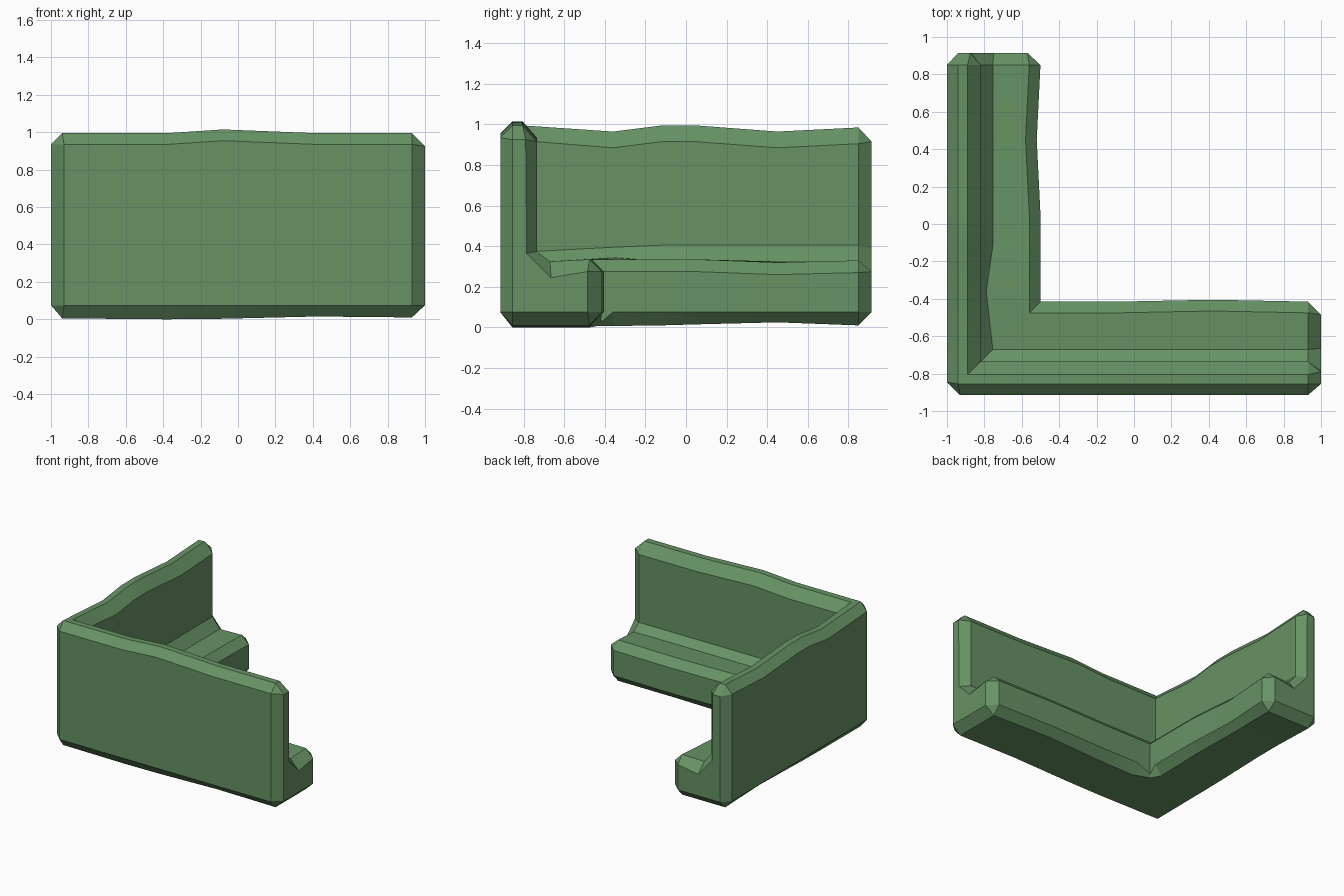
import bpy
import bmesh

if "Cube" in bpy.data.objects:
    bpy.data.objects.remove(bpy.data.objects["Cube"], do_unlink=True)

green = bpy.data.materials.new("soft_green")
green.use_nodes = True
colour = (0.135, 0.29, 0.13, 1)
green.diffuse_color = colour
green.node_tree.nodes["Principled BSDF"].inputs["Base Color"].default_value = colour

EDGE_X, EDGE_Y = -1.0, -0.915


def section(top=1.0, base=0.01, fillet=0.39, lip=0.28, bow=0.0):
    """Backrest and seat outline as (depth from the outer face, height)."""
    return [(0, 0.08), (0, top - 0.06), (0.06, top), (0.11, top),
            (0.18, top - 0.08), (0.18, fillet), (0.245, 0.33),
            (0.44 - bow, lip + 0.06), (0.5 - bow, lip), (0.5 - bow, 0.08),
            (0.44 - bow, base), (0.06, base)]


def end_section(top, fillet=0.37):
    """The same outline drawn in by the bevel, for the arm ends."""
    outer, inner, shoulder = (0.06, 0.08), (0.06, top - 0.07), (0.125, top - 0.07)
    seat, foot = (0.43, 0.28), (0.43, 0.08)
    return [outer, inner, inner, shoulder, shoulder, (0.13, fillet),
            (0.25, 0.25), seat, seat, foot, foot, outer]


def front_ring(x, outline):
    return [(x, EDGE_Y + d, z) for d, z in outline]


def side_ring(y, outline):
    return [(EDGE_X + d, y, z) for d, z in outline]


def corner_ring(shift_x, shift_y):
    """Mitred corner; only the outer face is shifted, to bevel it."""
    outline = section(1.0, 0.01, fillet=0.38)
    outline[9], outline[10] = (0.495, 0.03), (0.48, 0.012)
    return [(EDGE_X + d + (shift_x if d == 0 else 0),
             EDGE_Y + d + (shift_y if d == 0 else 0), z) for d, z in outline]


# Side wing: bevelled far end, then towards the corner
rings = [side_ring(0.915, end_section(0.99, 0.39)),
         side_ring(0.85, section(0.99, 0.015, 0.41, 0.275)),
         side_ring(0.45, section(0.97, 0.03, 0.41, 0.265, 0.02)),
         side_ring(0.05, section(1.0, 0.02, 0.41, 0.28)),
         side_ring(-0.12, section(1.0, 0.015, 0.41, 0.28))]
blend = section(0.97, 0.012, 0.4)
blend[6] = (0.21, 0.35)
rings.append(side_ring(-0.36, blend))

# Corner, then the front wing out to its bevelled end
rings += [corner_ring(0, 0.07), corner_ring(0.07, 0),
          front_ring(-0.38, section(1.0, 0.005, 0.38)),
          front_ring(-0.08, section(1.02, 0.008, 0.38)),
          front_ring(0.42, section(1.0, 0.02, 0.38, bow=-0.01)),
          front_ring(0.93, section(1.0, 0.015, 0.38)),
          front_ring(1.0, end_section(1.0))]

# Skin the rings and close both ends
bm = bmesh.new()
loops = [[bm.verts.new(p) for p in ring] for ring in rings]
for a, b in zip(loops, loops[1:]):
    for i in range(len(a)):
        j = (i + 1) % len(a)
        bm.faces.new((a[i], a[j], b[j], b[i]))
bm.faces.new(loops[0])
bm.faces.new(loops[-1])
bmesh.ops.remove_doubles(bm, verts=bm.verts, dist=0.0005)
bmesh.ops.recalc_face_normals(bm, faces=bm.faces)
lowest = min(v.co.z for v in bm.verts)
for v in bm.verts:
    v.co.z -= lowest

mesh = bpy.data.meshes.new("corner_sofa")
bm.to_mesh(mesh)
bm.free()
mesh.materials.append(green)
sofa = bpy.data.objects.new("corner_sofa", mesh)
bpy.context.collection.objects.link(sofa)
bpy.context.view_layer.objects.active = sofa
sofa.select_set(True)
bpy.ops.object.shade_smooth_by_angle(angle=0.4)
